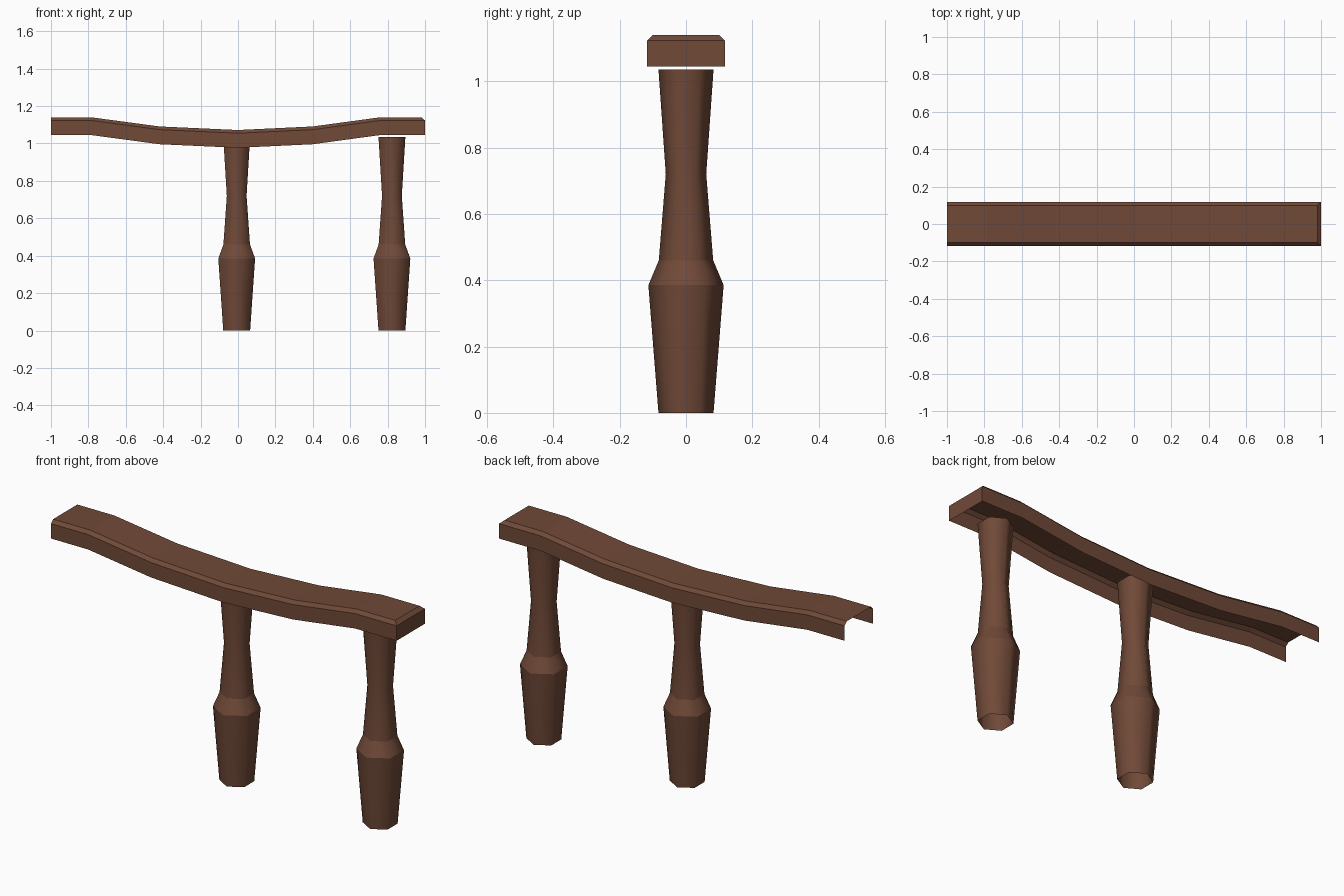
import bpy, bmesh, math

if "Cube" in bpy.data.objects:
    bpy.data.objects.remove(bpy.data.objects["Cube"])

wood = bpy.data.materials.new("brown wood")
wood.diffuse_color = (0.162, 0.067, 0.039, 1)
wood.use_nodes = True
wood.node_tree.nodes["Principled BSDF"].inputs["Base Color"].default_value = wood.diffuse_color


def finish(name, bm):
    bmesh.ops.recalc_face_normals(bm, faces=bm.faces)
    me = bpy.data.meshes.new(name)
    bm.to_mesh(me)
    bm.free()
    me.materials.append(wood)
    ob = bpy.data.objects.new(name, me)
    bpy.context.collection.objects.link(ob)


def bridge(bm, a, b, closed):
    n = len(a)
    return [bm.faces.new((a[i], a[(i + 1) % n], b[(i + 1) % n], b[i]))
            for i in range(n if closed else n - 1)]


# Posts: open six-sided turned tubes, corners on the y axis
PROFILE = [(0.083, 0), (0.1135, 0.385), (0.082, 0.46), (0.061, 0.72), (0.083, 1.035)]


def post(name, x):
    bm = bmesh.new()
    rings = []
    for r, z in PROFILE:
        rings.append([bm.verts.new((x + r * math.sin(k * math.pi / 3),
                                    r * math.cos(k * math.pi / 3), z)) for k in range(6)])
    for a, b in zip(rings, rings[1:]):
        for f in bridge(bm, a, b, True):
            f.smooth = True
    # crisp line above and below the collar
    for ring in rings[1:3]:
        for i in range(6):
            bm.edges.get((ring[i], ring[(i + 1) % 6])).smooth = False
    finish(name, bm)


post("middle_post", -0.007)
post("end_post", 0.823)

# Handrail: sagging chamfered channel, open below and at the left end
SECTION = [(-0.117, 1.045), (-0.117, 1.123), (-0.1, 1.14),
           (0.1, 1.14), (0.117, 1.123), (0.117, 1.045)]
PATH = [(-1, 0), (-0.785, 0), (-0.42, -0.049), (0, -0.068), (0.4, -0.049), (0.76, 0), (1, 0)]
bm = bmesh.new()
rings = []
for x, dz in PATH:
    rings.append([bm.verts.new((0.98 if x == 1 and z == 1.14 else x, y, z + dz))
                  for y, z in SECTION])
for a, b in zip(rings, rings[1:]):
    bridge(bm, a, b, False)
# end cap with chamfered top
e = rings[-1]
bm.faces.new((e[0], e[1], e[4], e[5]))
bm.faces.new((e[1], e[2], e[3], e[4]))
finish("handrail", bm)
